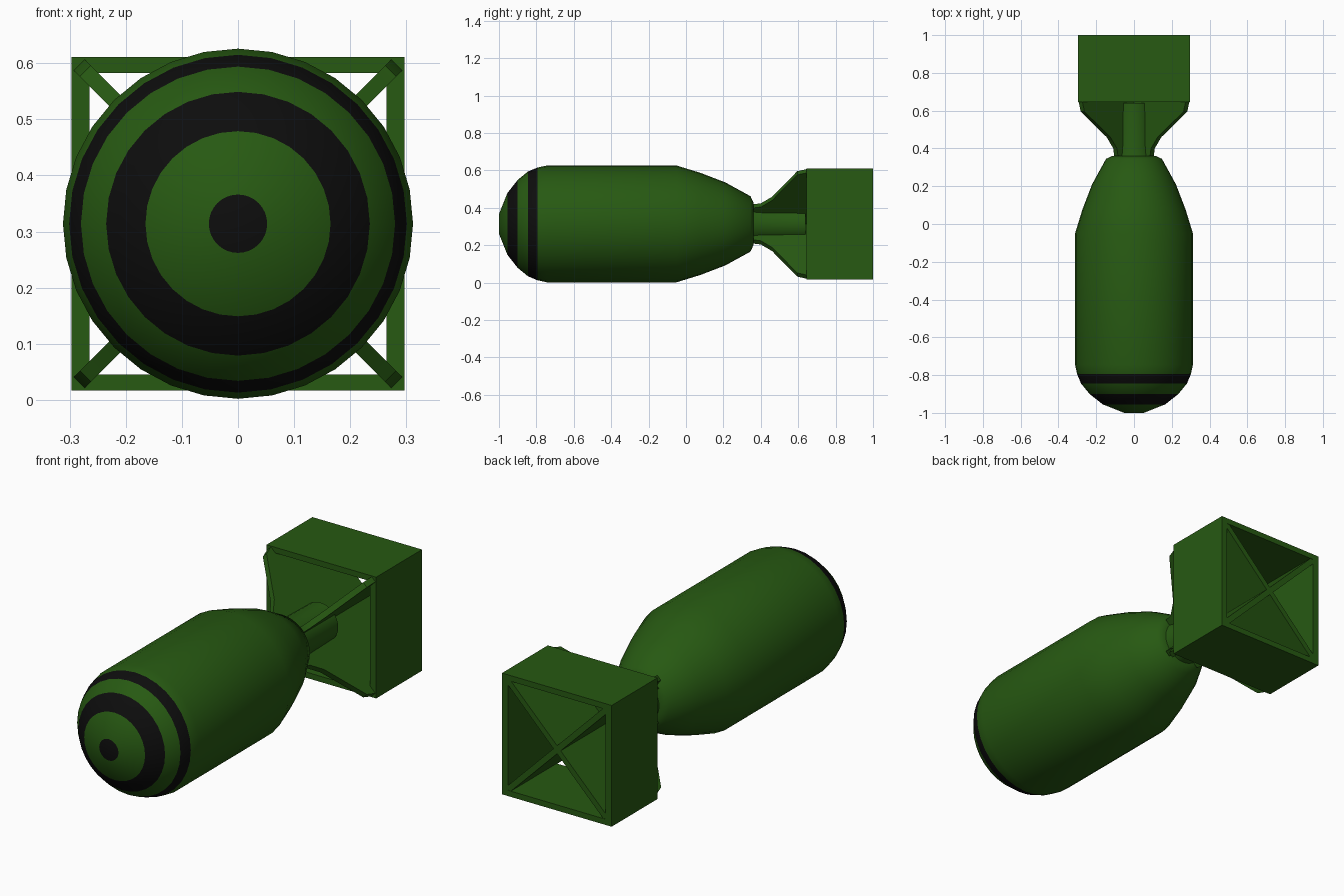
import bpy, bmesh, math
from mathutils import Vector

if "Cube" in bpy.data.objects:
    bpy.data.objects.remove(bpy.data.objects["Cube"])

CZ = 0.314          # height of the long axis
SIDES = 32


def material(name, rgb):
    m = bpy.data.materials.new(name)
    m.diffuse_color = (*rgb, 1)
    m.use_nodes = True
    m.node_tree.nodes["Principled BSDF"].inputs["Base Color"].default_value = m.diffuse_color
    return m


GREEN = material("army green", (0.02, 0.1, 0.006))
BLACK = material("stripe black", (0.004, 0.004, 0.004))


def finish(bm, name, mats, angle):
    bmesh.ops.recalc_face_normals(bm, faces=bm.faces)
    me = bpy.data.meshes.new(name)
    bm.to_mesh(me)
    bm.free()
    ob = bpy.data.objects.new(name, me)
    bpy.context.collection.objects.link(ob)
    for m in mats:
        me.materials.append(m)
    bpy.ops.object.select_all(action='DESELECT')
    ob.select_set(True)
    bpy.context.view_layer.objects.active = ob
    bpy.ops.object.shade_smooth_by_angle(angle=math.radians(angle))
    return ob


def lathe(name, profile, stripes=()):
    """Revolve (y, radius) points about the long axis; stripes are black bands by index."""
    bm = bmesh.new()
    rings = []
    for y, r in profile:
        rings.append([bm.verts.new((r * math.cos(a), y, CZ + r * math.sin(a)))
                      for a in (2 * math.pi * i / SIDES for i in range(SIDES))])
    for k, (p, q) in enumerate(zip(rings, rings[1:])):
        for i in range(SIDES):
            j = (i + 1) % SIDES
            f = bm.faces.new((p[i], p[j], q[j], q[i]))
            f.material_index = int(k in stripes)
    bm.faces.new(rings[0]).material_index = int(-1 in stripes)
    bm.faces.new(rings[-1])
    return finish(bm, name, (GREEN, BLACK), 40)


# Body with rounded nose and painted rings
lathe("body", [(-1, 0.052), (-0.955, 0.165), (-0.9, 0.235), (-0.845, 0.28),
               (-0.795, 0.301), (-0.745, 0.312), (-0.05, 0.312), (0.08, 0.272),
               (0.21, 0.222), (0.345, 0.148), (0.36, 0.115)], stripes=(-1, 1, 3))

# Tail boom
lathe("tail_boom", [(0.34, 0.11), (0.39, 0.1), (0.64, 0.095)])

# Diagonal fins: (y, sideways offset) outline, thickened across the diagonal
T = 0.014
outline = [(0.36, 0.0), (0.36, 0.095), (0.40, 0.1), (0.46, 0.135), (0.595, 0.272),
           (0.65, 0.284), (0.998, 0.284), (0.998, 0.0)]
bm = bmesh.new()
for sx in (1, -1):
    for sz in (1, -1):
        n = Vector((sx, 0, -sz)).normalized() * T
        sides = [[bm.verts.new(Vector((sx * d, y, CZ + sz * d)) + n * s)
                  for y, d in outline] for s in (1, -1)]
        bm.faces.new(sides[0])
        bm.faces.new(sides[1][::-1])
        for i in range(len(outline)):
            j = (i + 1) % len(outline)
            bm.faces.new((sides[0][i], sides[1][i], sides[1][j], sides[0][j]))
finish(bm, "tail_fins", (GREEN,), 30)

# Square box shroud, open at both ends
bm = bmesh.new()
loops = []
for y, hx, hz in ((0.645, 0.297, 0.297), (1, 0.297, 0.297),
                  (1, 0.265, 0.269), (0.645, 0.265, 0.269)):
    loops.append([bm.verts.new((sx * hx, y, CZ + sz * hz))
                  for sx, sz in ((1, 1), (-1, 1), (-1, -1), (1, -1))])
for k in range(4):
    p, q = loops[k], loops[(k + 1) % 4]
    for i in range(4):
        j = (i + 1) % 4
        bm.faces.new((p[i], p[j], q[j], q[i]))
finish(bm, "tail_box", (GREEN,), 30)
